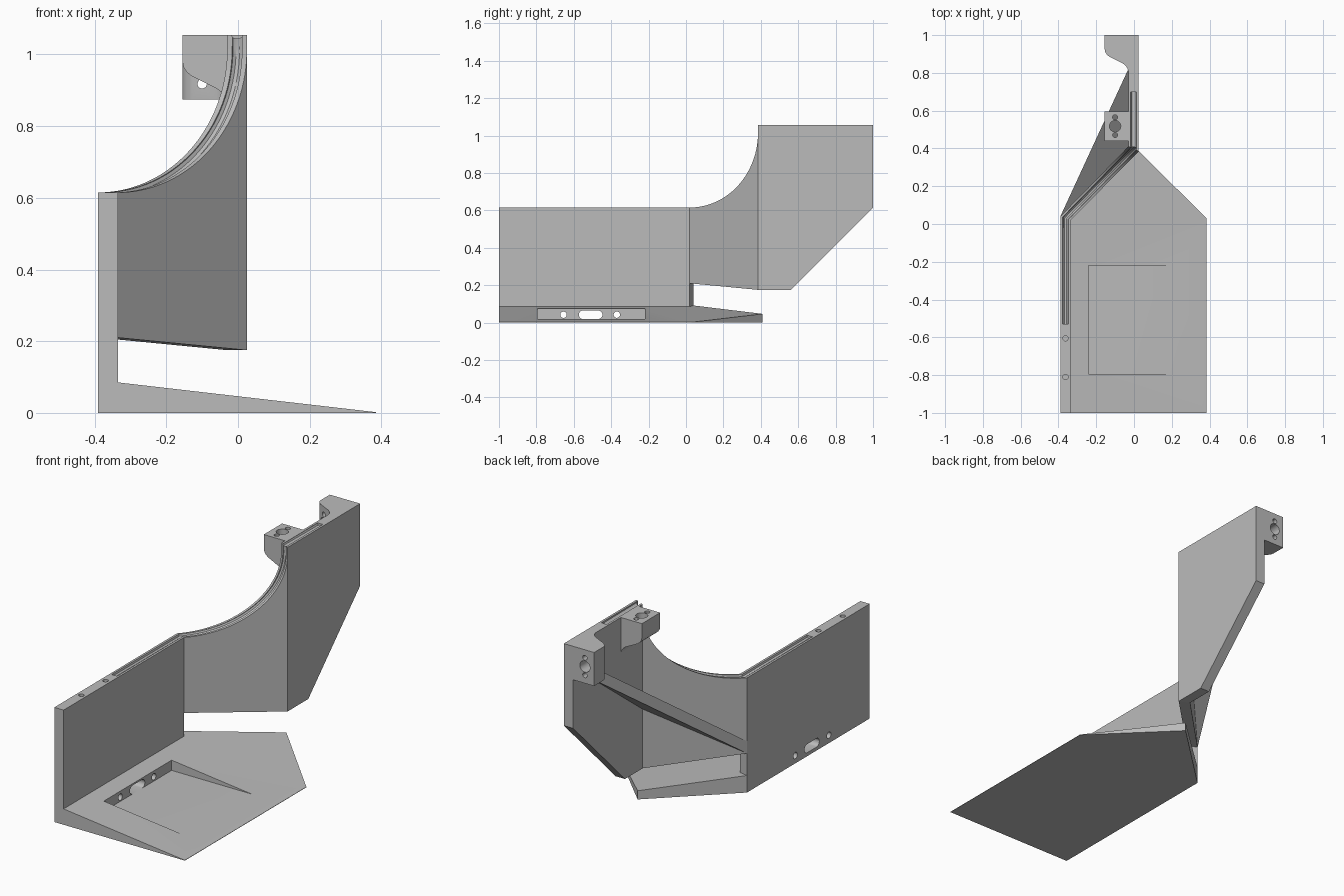
import bpy
import bmesh
from math import sqrt, sin, cos, pi
from mathutils import Vector

cube = bpy.data.objects.get("Cube")
if cube:
    bpy.data.objects.remove(cube, do_unlink=True)

grey = bpy.data.materials.new("plain grey")
grey.use_nodes = True
colour = (0.5, 0.5, 0.5, 1)
grey.diffuse_color = colour
grey.node_tree.nodes["Principled BSDF"].inputs["Base Color"].default_value = colour

parts, cutters = [], []


def loft(name, rings, group=parts):
    """Closed solid skinned through rings with equal point counts."""
    bm = bmesh.new()
    loops = [[bm.verts.new(p) for p in ring] for ring in rings]
    n = len(loops[0])
    bm.faces.new(loops[0])
    bm.faces.new(loops[-1])
    for a, b in zip(loops, loops[1:]):
        for i in range(n):
            j = (i + 1) % n
            bm.faces.new((a[i], a[j], b[j], b[i]))
    bmesh.ops.recalc_face_normals(bm, faces=bm.faces)
    mesh = bpy.data.meshes.new(name)
    bm.to_mesh(mesh)
    bm.free()
    mesh.materials.append(grey)
    ob = bpy.data.objects.new(name, mesh)
    bpy.context.collection.objects.link(ob)
    ob.hide_render = group is cutters
    group.append(ob)
    return ob


def slab(name, outline, bottom, top, group=parts):
    """Vertical prism whose bottom and top heights are functions of x, y."""
    return loft(name, [[(x, y, f(x, y)) for x, y in outline] for f in (bottom, top)], group)


def level(z):
    return lambda x, y: z


def hole(name, centre, axis, r, depth, stretch=0.0):
    """Round cutter, or a slot stretched along y."""
    c = Vector(centre)
    rings = []
    for s in (-0.5, 0.5):
        ring = []
        for k in range(32):
            a = 2 * pi * (k + 0.5) / 32
            u, v = r * cos(a), r * sin(a)
            u += stretch if u > 0 else -stretch
            off = {"x": (s * depth, u, v), "y": (u, s * depth, v), "z": (u, v, s * depth)}[axis]
            ring.append(c + Vector(off))
        rings.append(ring)
    return loft(name, rings, cutters)


def cut(ob, tools):
    for tool in tools:
        mod = ob.modifiers.new("cut", "BOOLEAN")
        mod.operation = "DIFFERENCE"
        mod.solver = "EXACT"
        mod.object = tool


# Main dimensions
XL, XI = -0.39, -0.335         # side wall faces
PL, PR = -0.03, 0.025          # rear panel faces
WALL, TOP = 0.615, 1.055       # top heights
RISE = 0.40


def sweep_z(t):
    return WALL + RISE * (1 - sqrt(max(0, 1 - t * t)))


# Side wall
wall = slab("side_wall", [(XL, -1), (XI, -1), (XI, 0.02), (XL, 0.04)], level(0), level(WALL))

# Wedge base
base = slab("wedge_base",
            [(XI, -1), (0.385, -1), (0.385, 0.03), (0, 0.41), (XL, 0.04), (XI, 0.02)],
            level(0), lambda x, y: 0.002 + 0.083 * (0.385 - x) / 0.72)

# Diagonal panel with the swept top edge
outer = (Vector((XL, 0.04)), Vector((PL, 0.41)))
inner = (Vector((XI, 0.02)), Vector((PR, 0.385)))
stations = [sin(pi / 2 * k / 28) for k in range(29)]
rings, path = [], [(-0.3625, -0.53, WALL)]
for t in stations:
    a, b = outer[0].lerp(outer[1], t), inner[0].lerp(inner[1], t)
    low, high, mid = 0.21 - 0.035 * t, sweep_z(t), (a + b) / 2
    rings.append([(*a, low), (*b, low), (*b, high), (*a, high)])
    path.append((*mid, high))
diagonal = loft("diagonal_panel", rings)

# Rear panel with chamfered lower corner
side = [(0.56, 0.175), (1, WALL), (1, TOP)]
panel = loft("rear_panel", [
    [(x, y0, 0.175)] + [(x, y, z) for y, z in side] + [(x, y0, TOP)]
    for x, y0 in ((PL, 0.41), (PR, 0.385))])

# Sloping brace behind the diagonal panel
slab("sloping_brace", [(XL, 0.04), (PL, 0.41), (PL, 0.82)],
     lambda x, y: 0.21 + 0.763 * (y - 0.04),
     lambda x, y: 0.275 + 0.763 * (y - 0.04))

# Brackets share one flared profile: x and distance from the mounting face
flare = [(PL, 0), (-0.155, 0), (-0.155, 0.075), (-0.152, 0.09), (-0.144, 0.103), (-0.13, 0.115),
         (-0.06, 0.15), (-0.045, 0.161), (-0.035, 0.175), (PL, 0.19)]
upper = loft("upper_bracket", [[(x, y, TOP - d) for x, d in flare] for y in (0.44, 0.595)])
rear = loft("rear_bracket", [[(x, 1 - d, z) for x, d in flare] for z in (0.875, TOP)])
for step, r in ((-0.047, 0.013), (0, 0.03), (0.047, 0.013)):
    cut(upper, [hole("upper_hole", (-0.1, 0.518 + step, 0.95), "z", r, 0.5)])
    cut(rear, [hole("rear_hole", (-0.1, 0.9, 0.965 + step), "y", r, 0.5)])

# Pocket in the base, and connector holes leading into it
pocket = slab("pocket_cutter", [(-0.24, -0.795), (0.3, -0.795), (0.3, -0.22), (-0.24, -0.22)],
              level(0.019), level(0.2), cutters)
ports = [hole("port", (-0.32, y, 0.042), "x", r, 0.3, s)
         for y, r, s in ((-0.655, 0.017, 0), (-0.51, 0.023, 0.04), (-0.37, 0.017, 0))]
cut(base, [pocket] + ports)
cut(wall, ports + [hole("pin_hole", (-0.3625, y, WALL), "z", 0.014, 0.1) for y in (-0.605, -0.81)])

# Round cable groove along all top edges
path += [(-0.0025, 0.3975, TOP), (-0.0025, 0.70, TOP)]
curve = bpy.data.curves.new("groove_path", "CURVE")
curve.dimensions = "3D"
curve.bevel_depth = 0.016
curve.bevel_resolution = 3
curve.use_fill_caps = True
spline = curve.splines.new("POLY")
spline.points.add(len(path) - 1)
for point, co in zip(spline.points, path):
    point.co = (*co, 1)
tube = bpy.data.objects.new("groove_path", curve)
bpy.context.collection.objects.link(tube)
mesh = bpy.data.meshes.new_from_object(tube.evaluated_get(bpy.context.evaluated_depsgraph_get()))
bpy.data.objects.remove(tube)
bm = bmesh.new()
bm.from_mesh(mesh)
bmesh.ops.remove_doubles(bm, verts=bm.verts, dist=0.00001)
bmesh.ops.recalc_face_normals(bm, faces=bm.faces)
bm.to_mesh(mesh)
bm.free()
mesh.materials.clear()
mesh.materials.append(grey)
groove = bpy.data.objects.new("groove_cutter", mesh)
bpy.context.collection.objects.link(groove)
groove.hide_render = True
cutters.append(groove)
for ob in (wall, diagonal, panel):
    cut(ob, [groove])

# Apply the cuts, drop the cutters and shade
graph = bpy.context.evaluated_depsgraph_get()
graph.update()
results = [(ob, bpy.data.meshes.new_from_object(ob.evaluated_get(graph))) for ob in parts]
for ob, result in results:
    ob.modifiers.clear()
    ob.data = result
for tool in cutters:
    bpy.data.objects.remove(tool, do_unlink=True)
bpy.ops.object.select_all(action="DESELECT")
for ob in parts:
    ob.select_set(True)
bpy.context.view_layer.objects.active = wall
bpy.ops.object.shade_smooth_by_angle()
